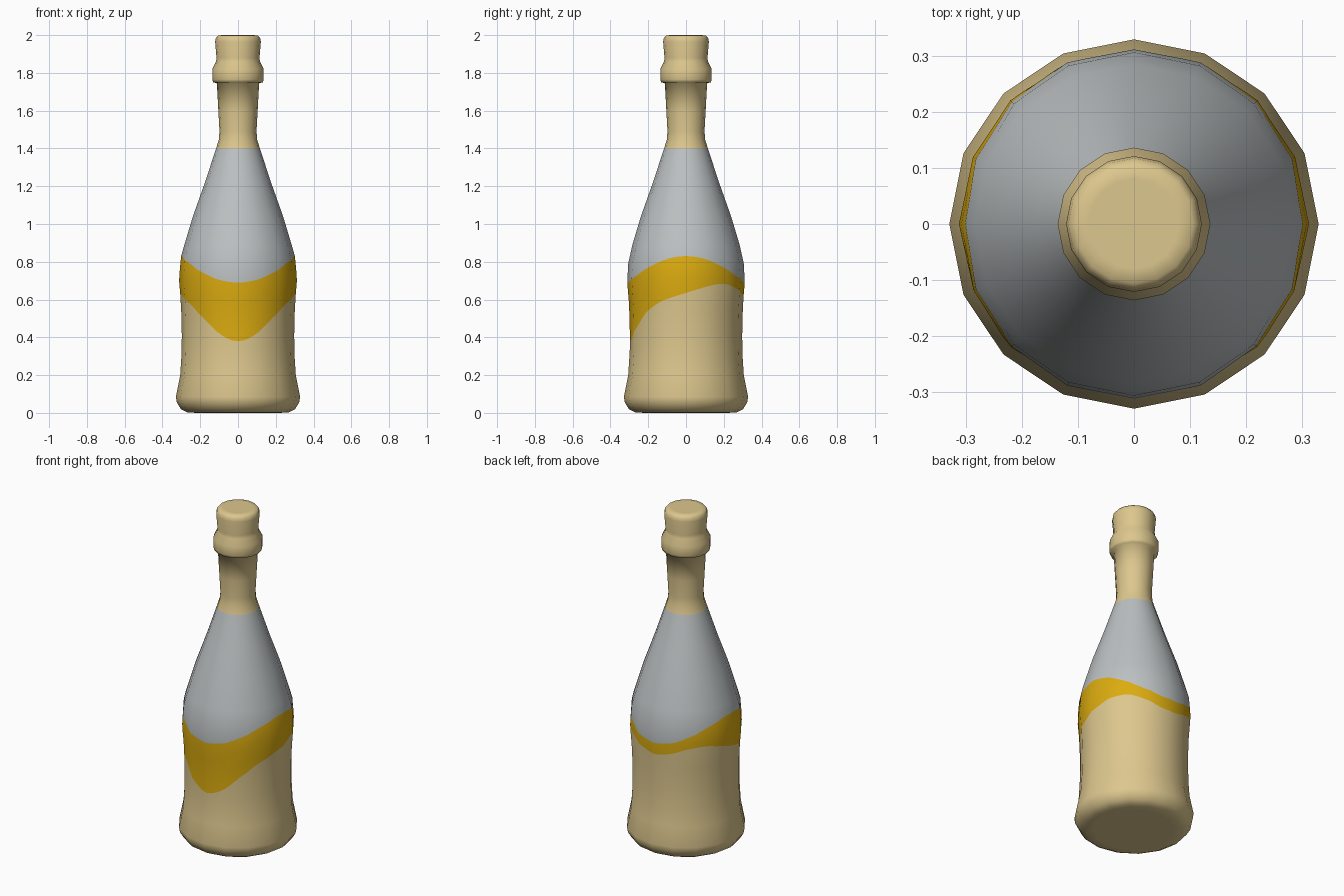
import bpy, math
from mathutils import Vector

if "Cube" in bpy.data.objects:
    bpy.data.objects.remove(bpy.data.objects["Cube"])

SIDES, SUB = 16, 4          # 16-sided bottle, each side split so the painted band curves


def material(name, rgb):
    m = bpy.data.materials.new(name)
    m.diffuse_color = (*rgb, 1)
    m.use_nodes = True
    m.node_tree.nodes["Principled BSDF"].inputs["Base Color"].default_value = m.diffuse_color
    return m


BEIGE, GOLD, GREY = 0, 1, 2
mats = [material("beige", (0.72, 0.57, 0.27)),
        material("gold", (0.71, 0.41, 0.005)),
        material("grey", (0.50, 0.53, 0.54))]

# bottle profile: (radius, height)
profile = [(0.22, 0), (0.27, 0.003), (0.302, 0.02), (0.324, 0.055), (0.329, 0.085),
           (0.306, 0.20), (0.297, 0.34), (0.298, 0.48), (0.303, 0.60), (0.312, 0.70),
           (0.304, 0.82), (0.284, 0.89), (0.239, 1.04), (0.175, 1.22), (0.116, 1.40),
           (0.102, 1.445), (0.098, 1.49), (0.104, 1.60), (0.112, 1.745), (0.131, 1.75),
           (0.136, 1.765), (0.136, 1.82), (0.116, 1.86), (0.114, 1.88),
           (0.121, 1.965), (0.117, 1.985), (0.106, 1.998), (0.08, 2.0)]


# outward (radial, z) normal at each profile point
def profile_normals():
    segs = []
    for (r0, z0), (r1, z1) in zip(profile, profile[1:]):
        segs.append(Vector((z1 - z0, r0 - r1)).normalized())
    out = [Vector((0, -1))]
    out += [(a + b).normalized() for a, b in zip(segs, segs[1:])]
    return out + [Vector((0, 1))]


pn = profile_normals()


def sample(z):
    for i in range(len(profile) - 1):
        (r0, z0), (r1, z1) = profile[i], profile[i + 1]
        if z <= z1:
            t = (z - z0) / (z1 - z0)
            return r0 + (r1 - r0) * t, pn[i].lerp(pn[i + 1], t).normalized()
    return profile[-1][0], pn[-1]


# band edges, by angle from the front
def band_low(a):
    return (0.5865 - 0.113 * math.cos(a) - 0.0675 * math.cos(2 * a)
            - 0.007 * math.cos(3 * a) - 0.019 * math.cos(4 * a))


def band_high(a):
    return 0.76 - 0.07 * math.cos(2 * a)


below = [z for r, z in profile if z < 0.30]
above = [z for r, z in profile if z > 0.85]


def column(a):
    lo, hi = band_low(a), band_high(a)
    mid = [0.29 + (lo - 0.29) * k / 3 for k in (0, 1, 2)]
    band = [lo + (hi - lo) * k / 3 for k in (0, 1, 2, 3)]
    return below + mid + band + [(hi + above[0]) / 2] + above


n_low = len(below) + 3      # row of the band's lower edge
n_high = n_low + 3          # row of the band's upper edge
n_grey = n_high + 2 + [i for i, z in enumerate(above) if z == 1.40][0]

verts, normals, faces, slots = [], [], [], []
cols = SIDES * SUB
for c in range(cols):
    side, s = divmod(c, SUB)
    a0, a1 = (2 * math.pi * k / SIDES for k in (side, side + 1))
    flat = Vector((math.sin(a0), -math.cos(a0))).lerp(
        Vector((math.sin(a1), -math.cos(a1))), s / SUB)
    d = flat.normalized()
    zs = column(math.atan2(d.x, -d.y))
    for z in zs:
        r, n = sample(z)
        verts.append((flat.x * r, flat.y * r, z))
        normals.append((d.x * n.x, d.y * n.x, n.y))
rows = len(zs)

for c in range(cols):
    p, q = c * rows, ((c + 1) % cols) * rows
    for i in range(rows - 1):
        faces.append((p + i, q + i, q + i + 1, p + i + 1))
        slots.append(GOLD if n_low <= i < n_high else
                     GREY if n_high <= i < n_grey else BEIGE)
# bottom and top caps
faces.append(tuple(c * rows for c in reversed(range(cols))))
faces.append(tuple(c * rows + rows - 1 for c in range(cols)))
slots += [BEIGE, BEIGE]

mesh = bpy.data.meshes.new("bottle")
mesh.from_pydata(verts, [], faces)
for m in mats:
    mesh.materials.append(m)
for f, s in zip(mesh.polygons, slots):
    f.material_index = s
    f.use_smooth = True
mesh.update()
mesh.normals_split_custom_set_from_vertices(normals)
bottle = bpy.data.objects.new("bottle", mesh)
bpy.context.collection.objects.link(bottle)
